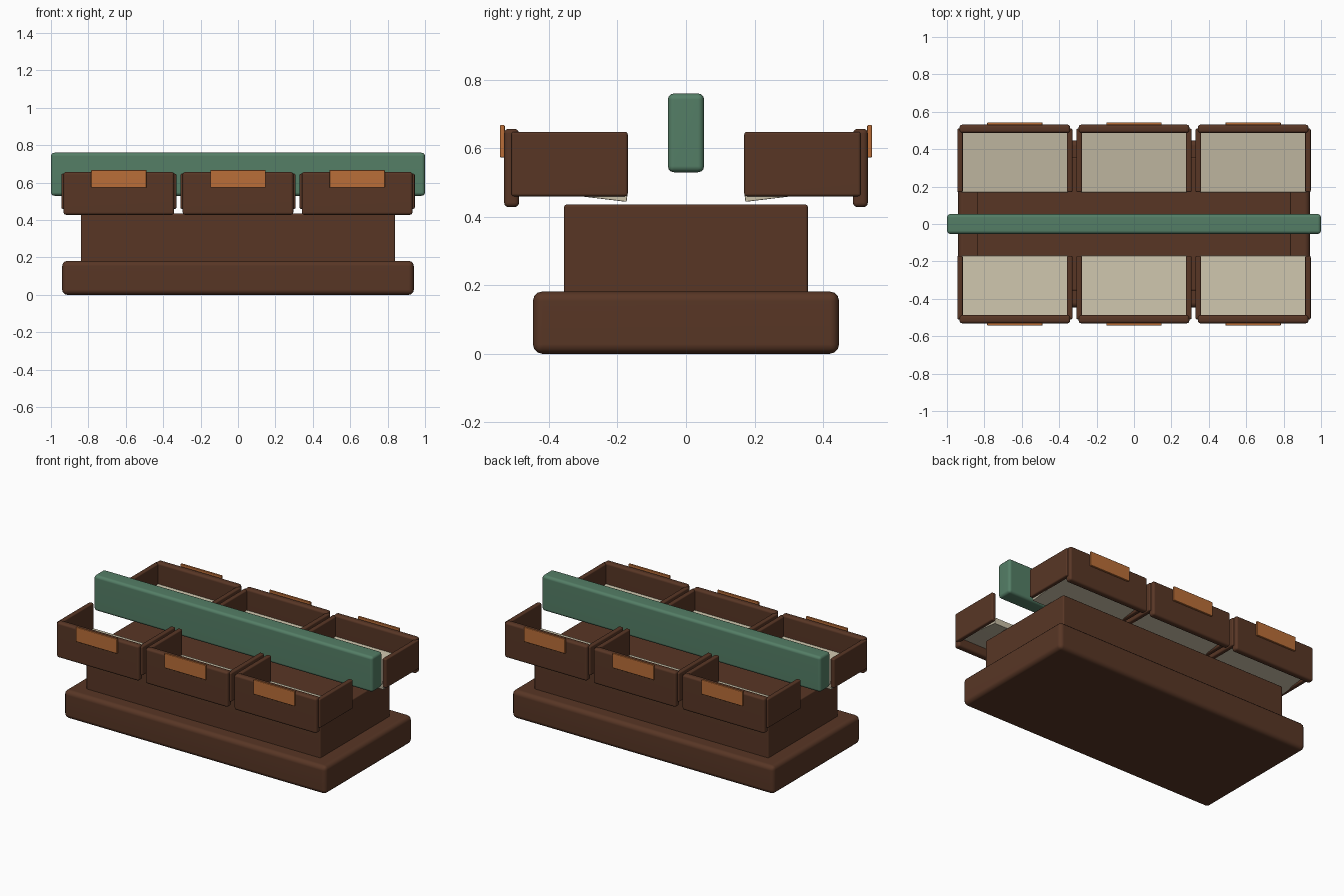
import bpy
import bmesh
import math
from mathutils import Matrix, Vector

default = bpy.data.objects.get("Cube")
if default:
    bpy.data.objects.remove(default, do_unlink=True)


def linear(c):
    c /= 255
    return c / 12.92 if c <= 0.04045 else ((c + 0.055) / 1.055) ** 2.4


def material(name, *rgb):
    mat = bpy.data.materials.new(name)
    color = [linear(c) for c in rgb] + [1]
    mat.diffuse_color = color
    mat.use_nodes = True
    mat.node_tree.nodes["Principled BSDF"].inputs["Base Color"].default_value = color
    return mat


brown = material("dark brown wood", 88, 54, 37)
green = material("muted green", 84, 126, 102)
orange = material("orange label", 186, 110, 56)
cream = material("cream lining", 200, 191, 167)


def box(name, low, high, mat, bevel, tilt=0):
    """Rounded box between two corners, optionally tilted about x."""
    low, high = Vector(low), Vector(high)
    bm = bmesh.new()
    bmesh.ops.create_cube(bm, size=1)
    bmesh.ops.scale(bm, vec=high - low, verts=bm.verts)
    bmesh.ops.bevel(bm, geom=bm.edges[:], offset=bevel, segments=3,
                    profile=0.5, affect="EDGES")
    bmesh.ops.transform(bm, matrix=Matrix.Rotation(tilt, 4, "X"), verts=bm.verts)
    mesh = bpy.data.meshes.new(name)
    bm.to_mesh(mesh)
    bm.free()
    mesh.materials.append(mat)
    obj = bpy.data.objects.new(name, mesh)
    obj.location = (low + high) / 2
    bpy.context.collection.objects.link(obj)
    bpy.ops.object.select_all(action="DESELECT")
    obj.select_set(True)
    bpy.context.view_layer.objects.active = obj
    bpy.ops.object.shade_smooth_by_angle(angle=math.radians(40))
    obj.modifiers.new("Weighted normals", "WEIGHTED_NORMAL").keep_sharp = True
    return obj


def bin_box(name, x, side, x0, x1, y0, y1, z0, z1, mat, bevel, tilt=0):
    """Box of a bin, with y measured outward from the middle of the stand."""
    ya, yb = sorted((side * y0, side * y1))
    box(name, (x + x0, ya, z0), (x + x1, yb, z1), mat, bevel, side * tilt)


# Stepped stand
box("base_plinth", (-0.94, -0.447, 0), (0.94, 0.447, 0.182), brown, 0.028)
box("display_body", (-0.84, -0.356, 0.15), (0.84, 0.356, 0.436), brown, 0.008)

# Raised centre board
box("centre_board", (-1, -0.053, 0.53), (1, 0.053, 0.76), green, 0.018)

# Three open bins along each long side
for side, end in ((-1, "front"), (1, "back")):
    for x, place in ((-0.637, "right"), (0, "middle"), (0.637, "left")):
        tag = f"{end}_{place}"
        bin_box(f"{tag}_bin_floor", x, side, -0.285, 0.285, 0.17, 0.495,
                0.463, 0.501, cream, 0.002, 0.12)
        bin_box(f"{tag}_bin_face", x, side, -0.296, 0.296, 0.487, 0.531,
                0.428, 0.657, brown, 0.014)
        for x0, hand in ((-0.308, "right"), (0.278, "left")):
            bin_box(f"{tag}_bin_{hand}_wall", x, side, x0, x0 + 0.03, 0.17, 0.51,
                    0.46, 0.648, brown, 0.008)
        bin_box(f"{tag}_bin_label", x, side, -0.148, 0.148, 0.529, 0.543,
                0.573, 0.668, orange, 0.004)
